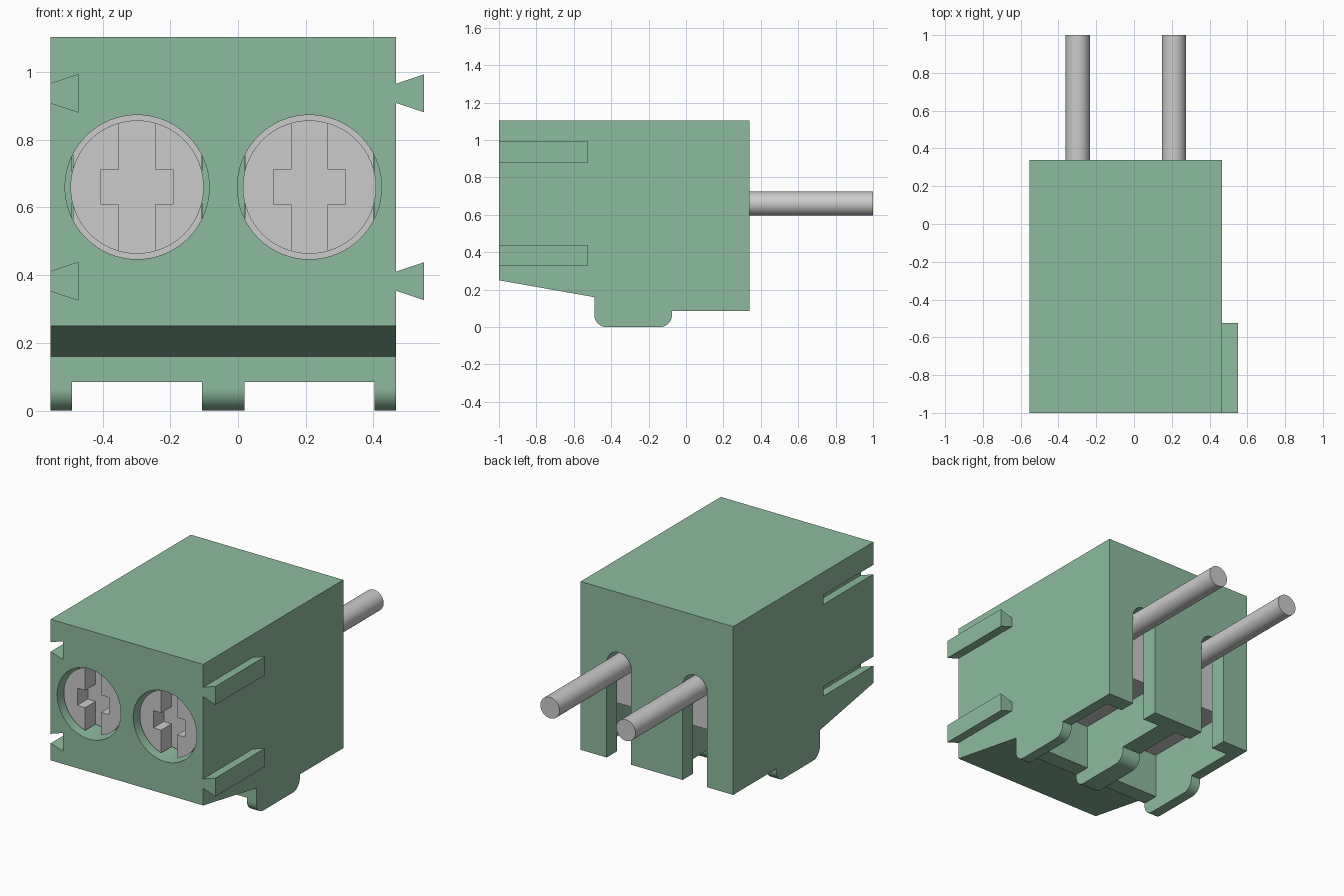
import bpy, bmesh
from math import sin, cos, radians

if "Cube" in bpy.data.objects:
    bpy.data.objects.remove(bpy.data.objects["Cube"])

GREEN = bpy.data.materials.new("green_plastic")
GREEN.diffuse_color = (0.27, 0.50, 0.35, 1)
GREEN.use_nodes = True
GREEN.node_tree.nodes["Principled BSDF"].inputs["Base Color"].default_value = GREEN.diffuse_color


def arc(cx, cz, r, a0, a1, n):
    """Points along an arc, angles in degrees."""
    return [(cx + r * cos(radians(a0 + (a1 - a0) * i / n)),
             cz + r * sin(radians(a0 + (a1 - a0) * i / n))) for i in range(n + 1)]


def circle(cx, cz, r, n=64):
    return arc(cx, cz, r, 0, 360, n)[:-1]


def rect(a0, a1, b0, b1):
    return [(a0, b0), (a1, b0), (a1, b1), (a0, b1)]


def prism(name, pts, axis, lo, hi, mat=None):
    """Extrude a profile along x (points are y,z) or along y (points are x,z)."""
    place = (lambda p, d: (d, p[0], p[1])) if axis == "x" else (lambda p, d: (p[0], d, p[1]))
    bm = bmesh.new()
    a = [bm.verts.new(place(p, lo)) for p in pts]
    b = [bm.verts.new(place(p, hi)) for p in pts]
    bm.faces.new(a)
    bm.faces.new(b[::-1])
    for i in range(len(pts)):
        j = (i + 1) % len(pts)
        bm.faces.new((a[i], b[i], b[j], a[j]))
    bmesh.ops.recalc_face_normals(bm, faces=bm.faces)
    me = bpy.data.meshes.new(name)
    bm.to_mesh(me)
    bm.free()
    ob = bpy.data.objects.new(name, me)
    bpy.context.collection.objects.link(ob)
    if mat:
        me.materials.append(mat)
    return ob


def activate(ob):
    bpy.ops.object.select_all(action="DESELECT")
    ob.select_set(True)
    bpy.context.view_layer.objects.active = ob


def cut(ob, cutter):
    """Subtract the cutter from the object and delete it."""
    mod = ob.modifiers.new("cut", "BOOLEAN")
    mod.operation, mod.solver, mod.object = "DIFFERENCE", "EXACT", cutter
    activate(ob)
    bpy.ops.object.modifier_apply(modifier=mod.name)
    bpy.data.objects.remove(cutter)


def smooth(ob):
    activate(ob)
    bpy.ops.object.shade_smooth_by_angle(angle=radians(30))


LEFT, RIGHT, TOP = -0.554, 0.467, 1.104
BASE = 0.085                      # underside of the block between the feet
AXIS_Z = 0.66                     # height of screws and pins
POLES = {"left": -0.298, "right": 0.211}
HALF = 0.192                      # half width of a clamp chamber

# Housing: side profile with sloped underside and rounded foot
profile = ([(-1, TOP), (-1, 0.25), (-0.49, 0.16)]
           + arc(-0.425, 0.065, 0.065, 180, 270, 10)
           + arc(-0.14, 0.065, 0.065, 270, 360, 10)
           + [(-0.075, BASE), (0.34, BASE), (0.34, TOP)])
housing = prism("housing", profile, "x", LEFT, RIGHT, GREEN)

for x in POLES.values():
    # gap between feet, clamp chamber, screw hole, rear pin slot
    cut(housing, prism("c", rect(x - HALF, x + HALF, -0.1, BASE), "y", -0.6, 0.0))
    cut(housing, prism("c", rect(x - HALF, x + HALF, -0.1, 0.89), "y", -0.39, 0.24))
    cut(housing, prism("c", circle(x, AXIS_Z, 0.213), "y", -1.1, -0.35))
    slot = arc(x, AXIS_Z, 0.082, 0, 180, 24) + [(x - 0.082, -0.1), (x + 0.082, -0.1)]
    cut(housing, prism("c", slot, "y", 0.1, 0.5))


def dovetail(x, z, tail):
    """Trapezoid widening from tail (extra length outside the block) to its wide end."""
    n = 0.0285 - tail * 0.33
    return [(x - tail, z - n), (x + 0.083, z - 0.056),
            (x + 0.083, z + 0.056), (x - tail, z + n)]


# Interlocking rails on the right, matching grooves on the left
for label, z in (("upper", 0.937), ("lower", 0.382)):
    prism(f"{label}_rail", dovetail(RIGHT, z, 0), "y", -1, -0.525, GREEN)
    cut(housing, prism("c", dovetail(LEFT, z, 0.03), "y", -1.1, -0.525))
smooth(housing)

for side, x in POLES.items():
    # Wire clamp block inside the chamber
    prism(f"{side}_clamp", rect(x - 0.19, x + 0.19, 0.355, 0.887), "y", -0.388, 0.2)

    # Screw head with a full-height slot and a short cross slot
    screw = prism(f"{side}_screw", circle(x, AXIS_Z, 0.197), "y", -0.96, -0.388)
    cut(screw, prism("c", rect(x - 0.053, x + 0.053, 0.4, 0.92), "y", -1.1, -0.86))
    cut(screw, prism("c", rect(x - 0.106, x + 0.106, AXIS_Z - 0.052, AXIS_Z + 0.052),
                     "y", -1.1, -0.86))
    smooth(screw)

    # Solder pin
    smooth(prism(f"{side}_pin", circle(x, AXIS_Z, 0.064, 48), "y", 0.2, 1.0))
